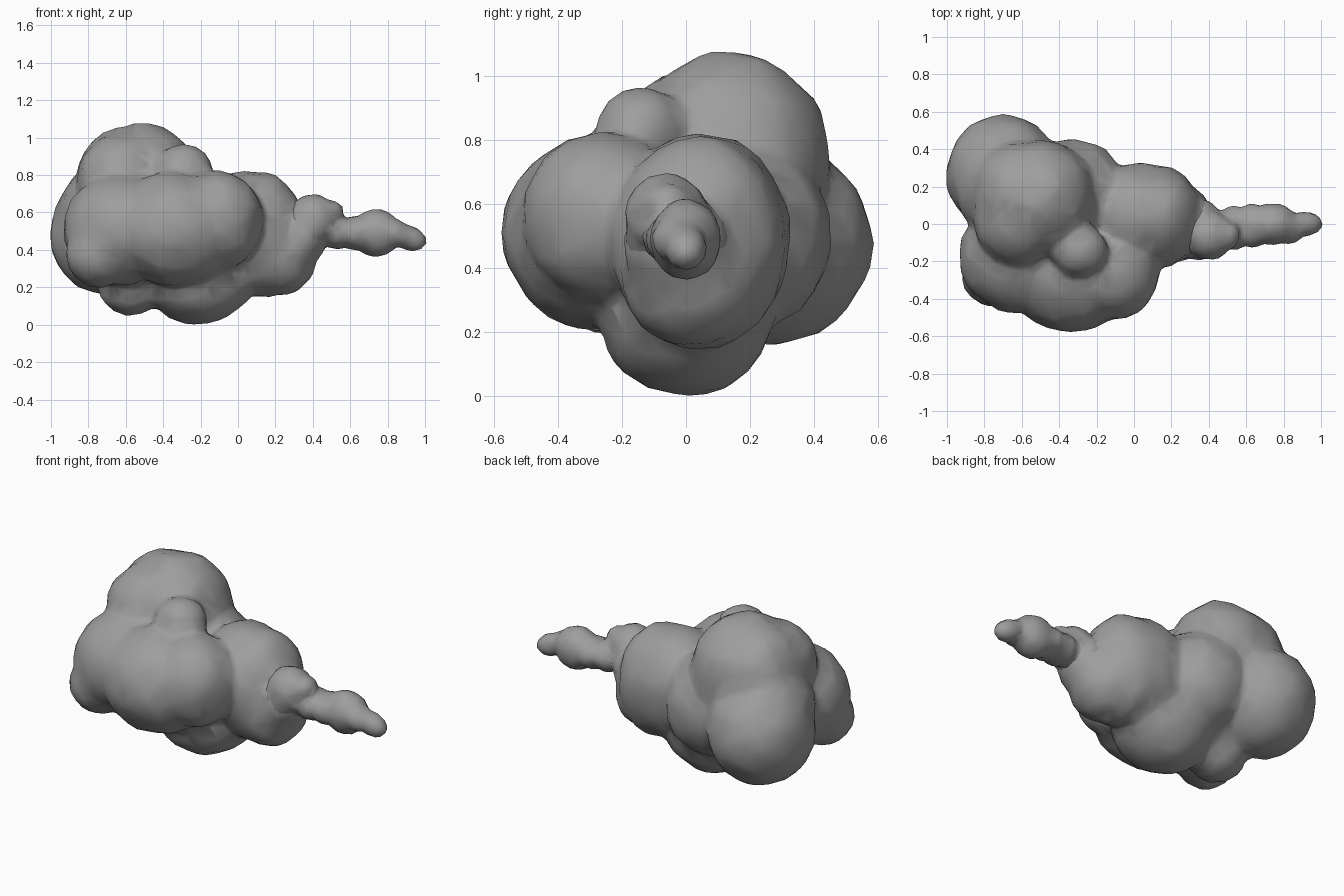
import bpy, math, random
from mathutils import Vector

random.seed(4)

grey = bpy.data.materials.new("smoke_grey")
grey.diffuse_color = (0.34, 0.34, 0.34, 1)


def puff(centre, radii, tilt=0.0, jitter=0.03):
    """One lumpy, low-poly ellipsoid."""
    bpy.ops.mesh.primitive_ico_sphere_add(subdivisions=3, radius=1)
    ob = bpy.context.object
    for v in ob.data.vertices:
        p = v.co * (1.02 + random.uniform(-jitter, jitter))
        v.co = Vector((p.x * radii[0], p.y * radii[1], p.z * radii[2]))
    ob.location = centre
    ob.rotation_euler = (0, tilt, 0)
    return ob


def blend(name, puffs, voxel, smooth, ratio):
    """Join puffs into one skin with softened valleys and coarse facets."""
    obs = [puff(*p) for p in puffs]
    bpy.ops.object.select_all(action='DESELECT')
    for o in obs:
        o.select_set(True)
    bpy.context.view_layer.objects.active = obs[0]
    bpy.ops.object.join()
    ob = bpy.context.object
    ob.name = name
    bpy.ops.object.transform_apply(location=True, rotation=True, scale=True)
    m = ob.modifiers.new("skin", 'REMESH')
    m.mode = 'VOXEL'
    m.voxel_size = voxel
    m.use_smooth_shade = True
    m = ob.modifiers.new("soften", 'SMOOTH')
    m.factor = 0.5
    m.iterations = smooth
    m = ob.modifiers.new("facet", 'DECIMATE')
    m.ratio = ratio
    ob.data.materials.clear()
    ob.data.materials.append(grey)
    return ob


# Large billows and small lumps of the cloud
blend("cloud_body", [
    ((-0.50, 0.14, 0.74), (0.29, 0.31, 0.335)),    # top
    ((-0.60, 0.16, 0.77), (0.26, 0.28, 0.28)),     # top back left
    ((-0.61, 0.03, 0.76), (0.25, 0.25, 0.26)),     # top front left
    ((-0.62, -0.17, 0.51), (0.31, 0.30, 0.295)),   # front left
    ((-0.34, -0.27, 0.51), (0.33, 0.305, 0.30)),   # front middle
    ((-0.10, -0.26, 0.56), (0.23, 0.25, 0.26)),    # front right
    ((-0.70, 0.27, 0.48), (0.30, 0.31, 0.315)),    # back left
    ((-0.71, 0.21, 0.60), (0.25, 0.27, 0.25)),     # back left upper
    ((-0.32, 0.15, 0.50), (0.28, 0.30, 0.31)),     # back middle
    ((-0.47, 0.04, 0.42), (0.38, 0.26, 0.29)),     # core
    ((-0.21, 0.00, 0.27), (0.30, 0.275, 0.265)),   # bottom
    ((0.02, 0.05, 0.49), (0.28, 0.275, 0.33)),     # right
    ((0.13, 0.04, 0.48), (0.23, 0.27, 0.33)),      # right outer
    ((0.23, 0.01, 0.37), (0.19, 0.21, 0.21)),      # right lower
    ((-0.29, -0.14, 0.83), (0.15, 0.14, 0.135)),   # upper lump
    ((-0.57, 0.03, 0.22), (0.18, 0.17, 0.17)),     # lower lump
    ((-0.75, -0.27, 0.38), (0.17, 0.17, 0.18)),    # corner lump
    ((0.34, -0.03, 0.47), (0.14, 0.165, 0.16), 0.4),  # neck
], 0.025, 3, 0.12)

# Tapering wisp trailing to the right
blend("wisp", [
    ((0.35, -0.03, 0.49), (0.13, 0.16, 0.14)),
    ((0.40, -0.06, 0.56), (0.13, 0.13, 0.135), 0.1),
    ((0.49, -0.06, 0.60), (0.075, 0.08, 0.065)),
    ((0.53, -0.02, 0.495), (0.10, 0.115, 0.09)),
    ((0.63, -0.01, 0.49), (0.11, 0.115, 0.09)),
    ((0.74, 0.00, 0.49), (0.13, 0.11, 0.125)),
    ((0.83, -0.02, 0.49), (0.09, 0.085, 0.075), 0.3),
    ((0.91, 0.00, 0.465), (0.10, 0.065, 0.065), 0.35),
], 0.015, 2, 0.10)
